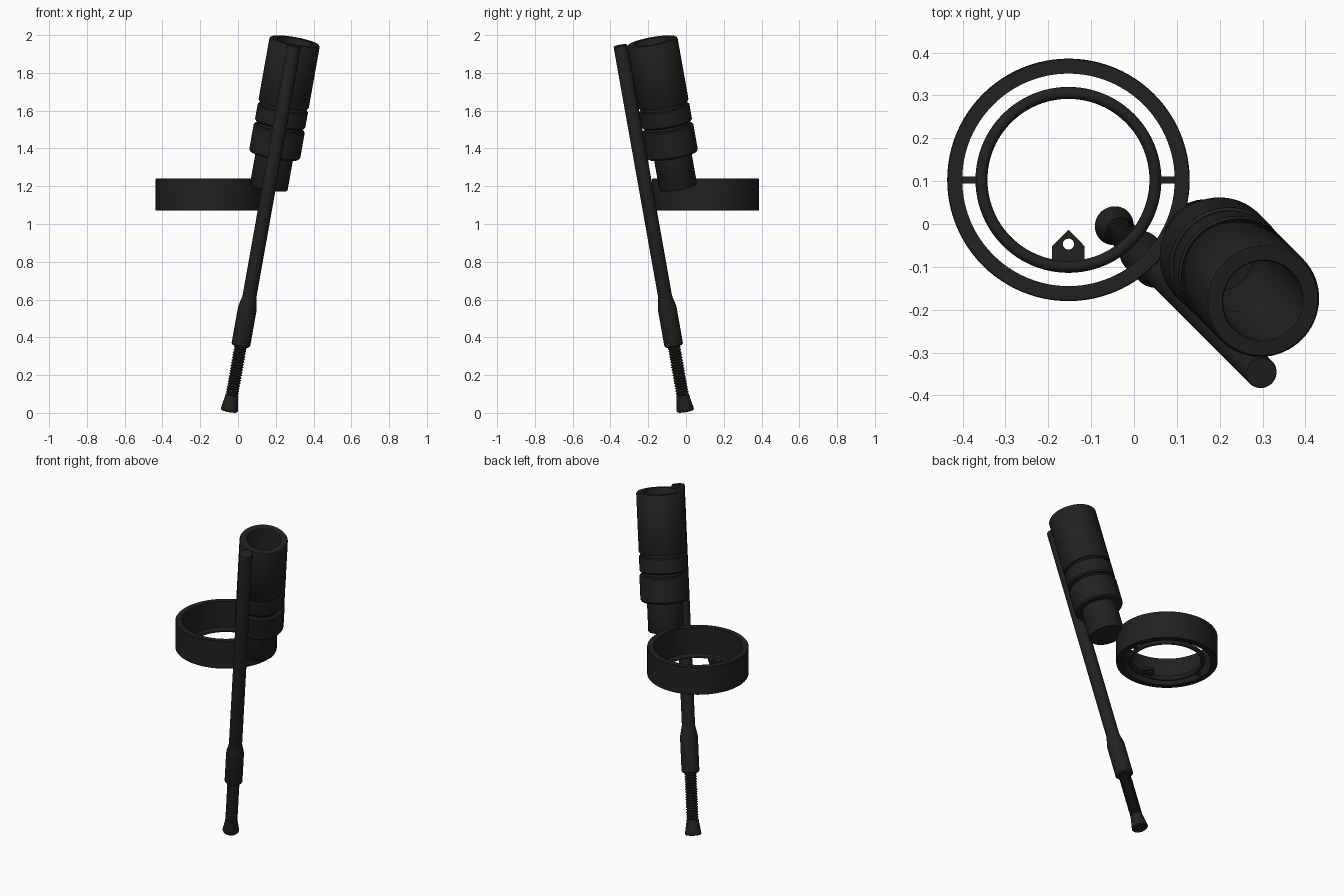
import bpy, bmesh, math
from mathutils import Vector

if "Cube" in bpy.data.objects:
    bpy.data.objects.remove(bpy.data.objects["Cube"])

SLOPE = 0.178                                   # lean of the crutch per unit of height
AXIS = Vector((SLOPE, -SLOPE, 1)).normalized()
UP = Vector((0, 0, 1))

black = bpy.data.materials.new("black")
black.diffuse_color = (0.015, 0.015, 0.015, 1)
black.use_nodes = True
black.node_tree.nodes["Principled BSDF"].inputs["Base Color"].default_value = black.diffuse_color


def finish(bm, name, loc=(0, 0, 0), axis=UP):
    bmesh.ops.recalc_face_normals(bm, faces=bm.faces[:])
    me = bpy.data.meshes.new(name)
    bm.to_mesh(me)
    bm.free()
    ob = bpy.data.objects.new(name, me)
    bpy.context.collection.objects.link(ob)
    me.materials.append(black)
    ob.rotation_euler = UP.rotation_difference(axis).to_euler()
    ob.location = loc
    bpy.ops.object.select_all(action='DESELECT')
    ob.select_set(True)
    bpy.context.view_layer.objects.active = ob
    bpy.ops.object.shade_smooth_by_angle(angle=math.radians(35))
    return ob


def lathe(name, profile, loc, axis=UP, sides=48, closed=False):
    """Spin (radius, height) points; open profiles start and end on the axis."""
    bm = bmesh.new()
    rings = []
    for r, h in profile:
        if r == 0:
            rings.append([bm.verts.new((0, 0, h))] * sides)
        else:
            rings.append([bm.verts.new((r * math.cos(a), r * math.sin(a), h))
                          for a in (2 * math.pi * i / sides for i in range(sides))])
    pairs = list(zip(rings, rings[1:])) + ([(rings[-1], rings[0])] if closed else [])
    for a, b in pairs:
        for i in range(sides):
            j = (i + 1) % sides
            quad = list(dict.fromkeys((a[i], a[j], b[j], b[i])))
            bm.faces.new(quad)
    return finish(bm, name, loc, axis)


def leaning(name, profile, base, **kw):
    """Lathe along the leaning axis; profile heights are world z values."""
    pts = [(r, (z - base[2]) / AXIS.z) for r, z in profile]
    return lathe(name, pts, base, AXIS, **kw)


def box(name, size, loc):
    bm = bmesh.new()
    bmesh.ops.create_cube(bm, size=1)
    bmesh.ops.scale(bm, vec=size, verts=bm.verts)
    return finish(bm, name, loc)


# Pole: foot, threaded section, sleeve and long rod on one axis
foot = (-0.047, -0.003, 0.011)
leaning("foot", [(0, 0.018), (0.034, 0.018), (0.037, 0.011), (0.043, 0.011), (0.046, 0.016),
                 (0.044, 0.03), (0.036, 0.075), (0.034, 0.095), (0, 0.095)], foot)

turns = 20
pitch = 0.28 / turns
thread = [(0, 0.085)]
for k in range(turns):
    z = 0.085 + k * pitch
    thread += [(0.027, z), (0.034, z + pitch * 0.4), (0.034, z + pitch * 0.6)]
leaning("threaded_section", thread + [(0.027, 0.365), (0, 0.365)], foot, sides=32)

leaning("sleeve", [(0, 0.355), (0.044, 0.355), (0.05, 0.362), (0.05, 0.55), (0.048, 0.565),
                   (0.039, 0.605), (0.036, 0.62), (0, 0.62)], foot)
leaning("long_rod", [(0, 0.6), (0.037, 0.6), (0.037, 1.94), (0.035, 1.944), (0, 1.944)], foot)

# Hollow holder tube beside the rod, with two collars and a narrower neck
tube_base = (0.163, -0.041, 1.195)
leaning("holder_tube", [
    (0, 1.195), (0.098, 1.195), (0.101, 1.2), (0.101, 1.365),
    (0.13, 1.365), (0.137, 1.374), (0.137, 1.505), (0.131, 1.512), (0.118, 1.512), (0.118, 1.528),
    (0.129, 1.528), (0.135, 1.536), (0.135, 1.612), (0.13, 1.618), (0.122, 1.618), (0.122, 1.632),
    (0.13, 1.632), (0.135, 1.64), (0.135, 1.96), (0.13, 1.967),
    (0.096, 1.967), (0.093, 1.962), (0.093, 1.65), (0.086, 1.64), (0.086, 1.5), (0.08, 1.49),
    (0.08, 1.4), (0, 1.4)], tube_base, sides=64)

# Hoop: tall outer band with a thin inner ring low inside it
cx, cy = -0.153, 0.103
lathe("outer_band", [(0.248, 1.071), (0.281, 1.071), (0.283, 1.073), (0.283, 1.238),
                     (0.281, 1.24), (0.248, 1.24)], (cx, cy, 0), sides=96, closed=True)
tube = [(0.203 + 0.014 * math.cos(a), 1.087 + 0.014 * math.sin(a))
        for a in (2 * math.pi * i / 12 for i in range(12))]
lathe("inner_ring", tube, (cx, cy, 0), sides=96, closed=True)
for side, label in ((-1, "left"), (1, "right")):
    box(label + "_spoke", (0.045, 0.016, 0.016), (cx + side * 0.233, cy, 1.087))

# Drilled mounting tab on the inner ring
bm = bmesh.new()
outline = [(-0.038, -0.19), (0.038, -0.19), (0.038, -0.155), (0, -0.116), (-0.038, -0.155)]
hole = [(0.013 * math.cos(math.pi * i / 10), -0.15 + 0.013 * math.sin(math.pi * i / 10))
        for i in range(20)]
edges = []
for loop in (outline, hole):
    vs = [bm.verts.new((x, y, 0)) for x, y in loop]
    edges += [bm.edges.new((vs[i], vs[(i + 1) % len(vs)])) for i in range(len(vs))]
bmesh.ops.triangle_fill(bm, edges=edges, use_beauty=True)
ext = bmesh.ops.extrude_face_region(bm, geom=bm.faces[:], use_keep_orig=True)
bmesh.ops.translate(bm, vec=(0, 0, 0.014),
                    verts=[g for g in ext["geom"] if isinstance(g, bmesh.types.BMVert)])
finish(bm, "mounting_tab", (cx, cy, 1.08))
